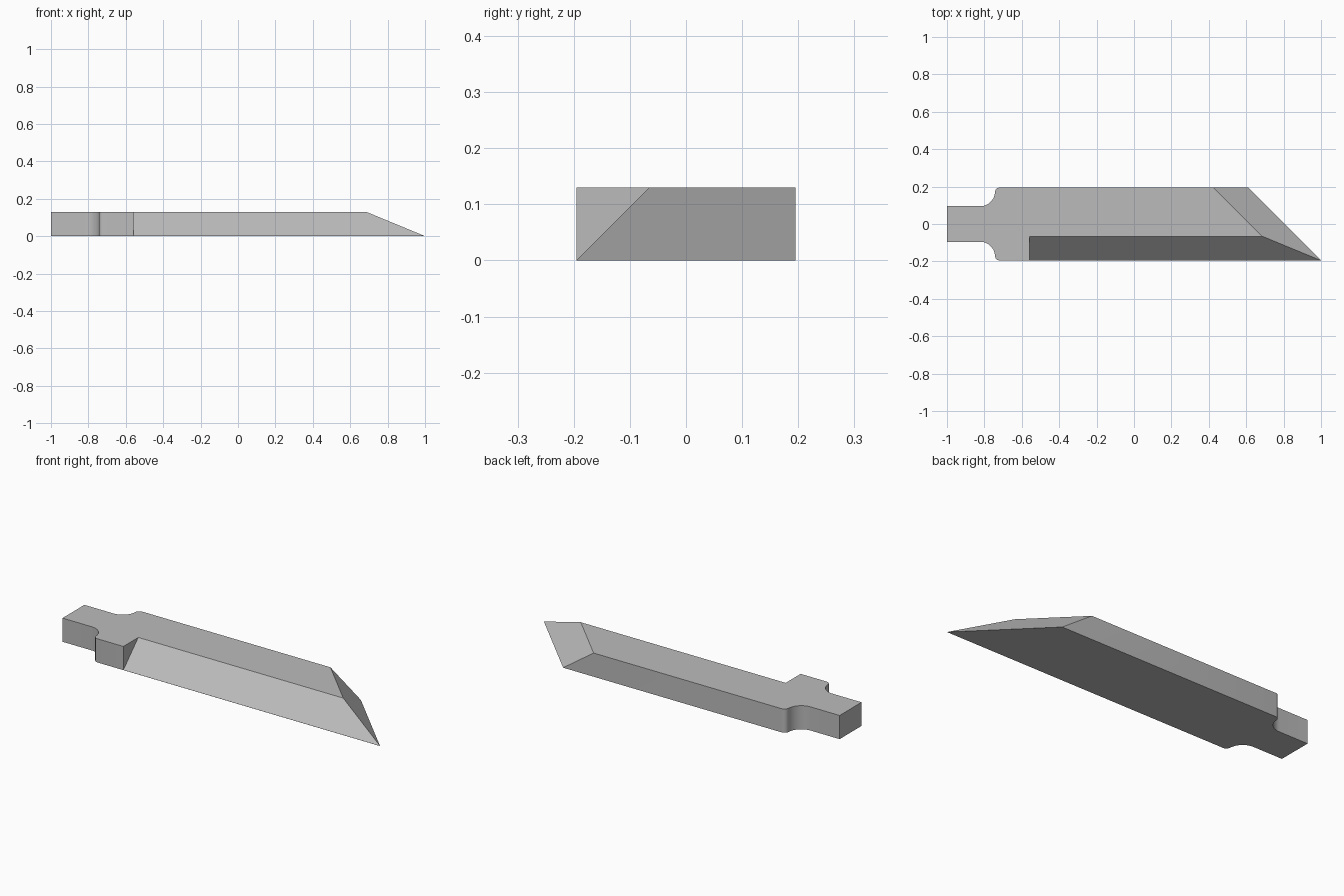
import bpy, bmesh
from math import sin, cos, radians

if "Cube" in bpy.data.objects:
    bpy.data.objects.remove(bpy.data.objects["Cube"], do_unlink=True)

HALF_W, HEIGHT = 0.195, 0.13
TANG_W, SHOULDER_X = 0.095, -0.743
COVE_R, CORNER_R = 0.08, 0.025

steel = bpy.data.materials.new("grey_steel")
steel.use_nodes = True
colour = (0.5, 0.5, 0.5, 1)
steel.diffuse_color = colour
steel.node_tree.nodes["Principled BSDF"].inputs["Base Color"].default_value = colour


def arc(cx, cy, r, start, end, steps=12):
    angles = [radians(start + (end - start) * i / steps) for i in range(steps + 1)]
    return [(cx + r * cos(a), cy + r * sin(a)) for a in angles]


def prism(name, points, offset):
    """Extrude a closed 3D outline along an offset into a solid object."""
    bm = bmesh.new()
    face = bm.faces.new([bm.verts.new(p) for p in points])
    side = bmesh.ops.extrude_face_region(bm, geom=[face])
    moved = [v for v in side["geom"] if isinstance(v, bmesh.types.BMVert)]
    bmesh.ops.translate(bm, verts=moved, vec=offset)
    bmesh.ops.recalc_face_normals(bm, faces=bm.faces)
    mesh = bpy.data.meshes.new(name)
    bm.to_mesh(mesh)
    bm.free()
    obj = bpy.data.objects.new(name, mesh)
    bpy.context.collection.objects.link(obj)
    return obj


# Plan outline: narrow tang, coved neck, rounded shoulder, mirrored in y
half = [(-1, TANG_W)]
half += arc(SHOULDER_X - COVE_R, TANG_W + COVE_R, COVE_R, -90, -5)
half += arc(SHOULDER_X + CORNER_R, HALF_W - CORNER_R, CORNER_R, 180, 90, 6)
front_side = [(x, -y) for x, y in half]
outline = half + [(0.61, HALF_W), (1, -HALF_W)] + front_side[::-1]

# Blank, long enough at the tip to be sliced by the sloping end plane
blade = prism("blade", [(x, y, 0) for x, y in outline], (0, 0, HEIGHT))
blade.data.materials.append(steel)

# Slanted end bevel
bm = bmesh.new()
bm.from_mesh(blade.data)
cut = bmesh.ops.bisect_plane(bm, geom=bm.verts[:] + bm.edges[:] + bm.faces[:],
                             plane_co=(1, -HALF_W, 0), plane_no=(0.13, 0.13, 0.185),
                             dist=1e-5, clear_outer=True)
bmesh.ops.holes_fill(bm, edges=[e for e in bm.edges if e.is_boundary])
bmesh.ops.recalc_face_normals(bm, faces=bm.faces)
bm.to_mesh(blade.data)
bm.free()

# Long bevel along the front edge, starting at a square step
lip = 0.0005
low, high = -HALF_W - 0.1, -HALF_W + HEIGHT + 0.1
wedge = [(low, -0.1 + lip), (high, HEIGHT + 0.1 + lip), (low, HEIGHT + 0.1 + lip)]
cutter = prism("bevel_cutter", [(-0.56, y, z) for y, z in wedge], (1.8, 0, 0))
cutter.hide_render = True
mod = blade.modifiers.new("long_bevel", "BOOLEAN")
mod.operation = "DIFFERENCE"
mod.solver = "EXACT"
mod.object = cutter

# Bake the cut, drop the cutter, and smooth the coves
bpy.ops.object.select_all(action="DESELECT")
blade.select_set(True)
bpy.context.view_layer.objects.active = blade
bpy.ops.object.modifier_apply(modifier=mod.name)
bpy.data.objects.remove(cutter, do_unlink=True)
bpy.ops.object.shade_smooth_by_angle(angle=radians(30))
